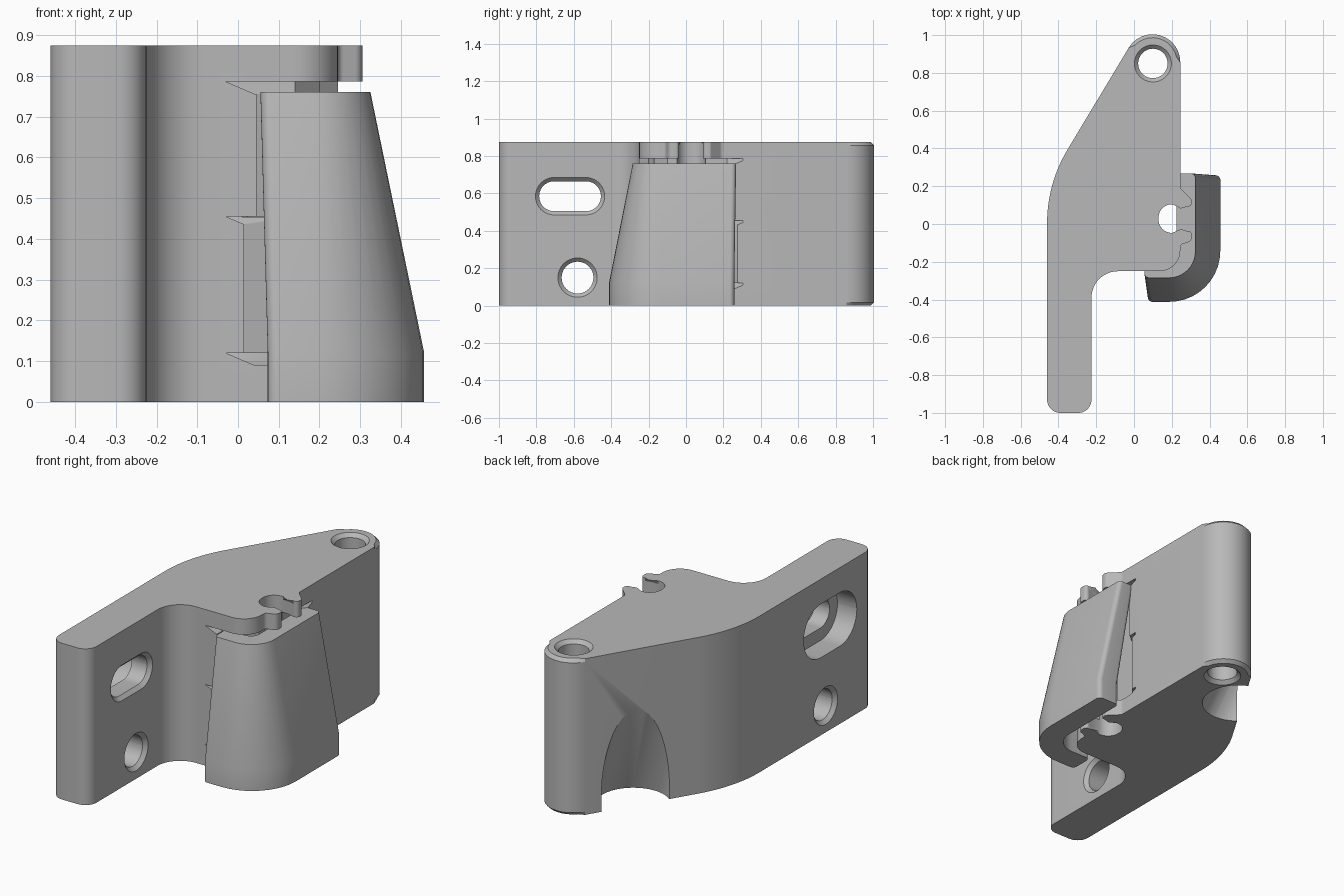
import bpy, bmesh, math
from mathutils import Vector, Matrix

if "Cube" in bpy.data.objects:
    bpy.data.objects.remove(bpy.data.objects["Cube"])

grey = bpy.data.materials.new("plain grey")
grey.use_nodes = True
grey.diffuse_color = (0.48, 0.48, 0.48, 1)
grey.node_tree.nodes["Principled BSDF"].inputs["Base Color"].default_value = (0.48, 0.48, 0.48, 1)


def rounded(corners, segs=10):
    """Closed outline from (x, y, radius) corners."""
    out, n = [], len(corners)
    for i, (x, y, r) in enumerate(corners):
        p = Vector((x, y))
        if r == 0:
            out.append(p)
            continue
        a = (Vector(corners[i - 1][:2]) - p).normalized()
        b = (Vector(corners[(i + 1) % n][:2]) - p).normalized()
        half = a.angle(b) / 2
        centre = p + (a + b).normalized() * (r / math.sin(half))
        start = p + a * (r / math.tan(half)) - centre
        turn = math.pi - 2 * half
        if (-a).cross(b) < 0:
            turn = -turn
        for k in range(segs + 1):
            out.append(centre + Matrix.Rotation(turn * k / segs, 2) @ start)
    return out


def oblong(cx, cy, hx, hy):
    r = min(hx, hy) * 0.999
    return rounded([(cx - hx, cy - hy, r), (cx + hx, cy - hy, r),
                    (cx + hx, cy + hy, r), (cx - hx, cy + hy, r)])


def loft(name, levels, sideways=False, chamfer=0):
    """Solid through equal-count outlines at given heights (along x if sideways)."""
    bm = bmesh.new()
    rings = []
    for h, pts in levels:
        rings.append([bm.verts.new((h, p[0], p[1]) if sideways else (p[0], p[1], h)) for p in pts])
    n = len(rings[0])
    for lo, hi in zip(rings, rings[1:]):
        for i in range(n):
            j = (i + 1) % n
            bm.faces.new((lo[i], lo[j], hi[j], hi[i]))
    caps = [bm.faces.new(rings[0][::-1]), bm.faces.new(rings[-1])]
    if chamfer:
        edges = [e for f in caps for e in f.edges]
        bmesh.ops.bevel(bm, geom=edges, offset=chamfer, segments=1,
                        affect='EDGES', clamp_overlap=False)
    bmesh.ops.recalc_face_normals(bm, faces=bm.faces)
    mesh = bpy.data.meshes.new(name)
    bm.to_mesh(mesh)
    bm.free()
    mesh.materials.append(grey)
    ob = bpy.data.objects.new(name, mesh)
    bpy.context.collection.objects.link(ob)
    return ob


def activate(ob):
    bpy.ops.object.select_all(action='DESELECT')
    ob.select_set(True)
    bpy.context.view_layer.objects.active = ob


def cut(ob, cutter):
    mod = ob.modifiers.new("cut", 'BOOLEAN')
    mod.operation = 'DIFFERENCE'
    mod.solver = 'EXACT'
    mod.object = cutter
    activate(ob)
    bpy.ops.object.modifier_apply(modifier=mod.name)
    bpy.data.objects.remove(cutter)


# Main bracket: arm, lobe with hooked slot, pivot boss
outline = rounded([
    (-0.46, -1, 0.07), (-0.225, -1, 0.07), (-0.225, -0.25, 0.14),
    (0.245, -0.25, 0.11), (0.245, -0.11, 0.02), (0.305, -0.09, 0.025),
    (0.305, -0.03, 0.02), (0.25, -0.045, 0), (0.13, -0.05, 0.07),
    (0.13, 0.11, 0.07), (0.25, 0.10, 0), (0.305, 0.085, 0.02),
    (0.305, 0.13, 0.02), (0.245, 0.19, 0.03),
    (0.245, 1.388, 0.147), (-0.46, 0.214, 0.75)], 12)
body = loft("bracket_body", [(0, outline), (0.875, outline)], chamfer=0.018)


# Relief behind the clip, with flared ledges
def relief(x):
    return [(x, -0.36), (x, -0.2), (0.14, -0.17), (0.2, -0.1), (0.2, 0.22),
            (0.27, 0.32 - x), (0.5, 0.32 - x), (0.5, -0.36)]


cut(body, loft("relief_upper", [(0.44, relief(0.045)), (0.785, relief(0.045))]))
cut(body, loft("relief_lower", [(0.1, relief(0.015)), (0.452, relief(0.015))]))
for z in (0.12, 0.455, 0.786):
    cut(body, loft("ledge", [(z - 0.03, relief(0.04)), (z, relief(-0.03))]))

# Tilted scoop beside the pivot boss
cut(body, loft("scoop", [(-0.05, oblong(-0.133, 0.67, 0.19, 0.19)),
                         (0.7, oblong(-0.39, 0.827, 0.19, 0.19))]))


# Chamfered through holes
def hole_levels(lo, hi, cx, cy, hx, hy, rim=0.02):
    wide, slim = oblong(cx, cy, hx + 2 * rim, hy + 2 * rim), oblong(cx, cy, hx, hy)
    return [(lo - rim, wide), (lo + rim, slim), (hi - rim, slim), (hi + rim, wide)]


cut(body, loft("pivot_hole", hole_levels(0, 0.875, 0.1, 0.85, 0.078, 0.078)))
cut(body, loft("round_hole", hole_levels(-0.46, -0.225, -0.58, 0.15, 0.085, 0.085), True))
cut(body, loft("slot_hole", hole_levels(-0.46, -0.225, -0.62, 0.585, 0.165, 0.08), True))
cut(body, loft("slot_recess", [(-0.5, oblong(-0.62, 0.585, 0.235, 0.15)),
                               (-0.34, oblong(-0.62, 0.585, 0.235, 0.15))], True))


# Tapering curved clip around the lobe
def clip_section(x0, y0, x1, y1, r_out, wall, r_in):
    e = 0.025
    return rounded([(x0, y0, e), (x1, y0, r_out), (x1, y1, e),
                    (x1 - wall, y1, e), (x1 - wall, y0 + wall, r_in), (x0, y0 + wall, e)], 10)


foot = clip_section(0.073, -0.412, 0.457, 0.258, 0.27, 0.132, 0.13)
head = clip_section(0.055, -0.285, 0.325, 0.268, 0.14, 0.1, 0.05)
clip = loft("spring_clip", [(0, foot), (0.12, foot), (0.76, head)])

for ob in (body, clip):
    activate(ob)
    bpy.ops.object.shade_smooth_by_angle(angle=math.radians(25))
